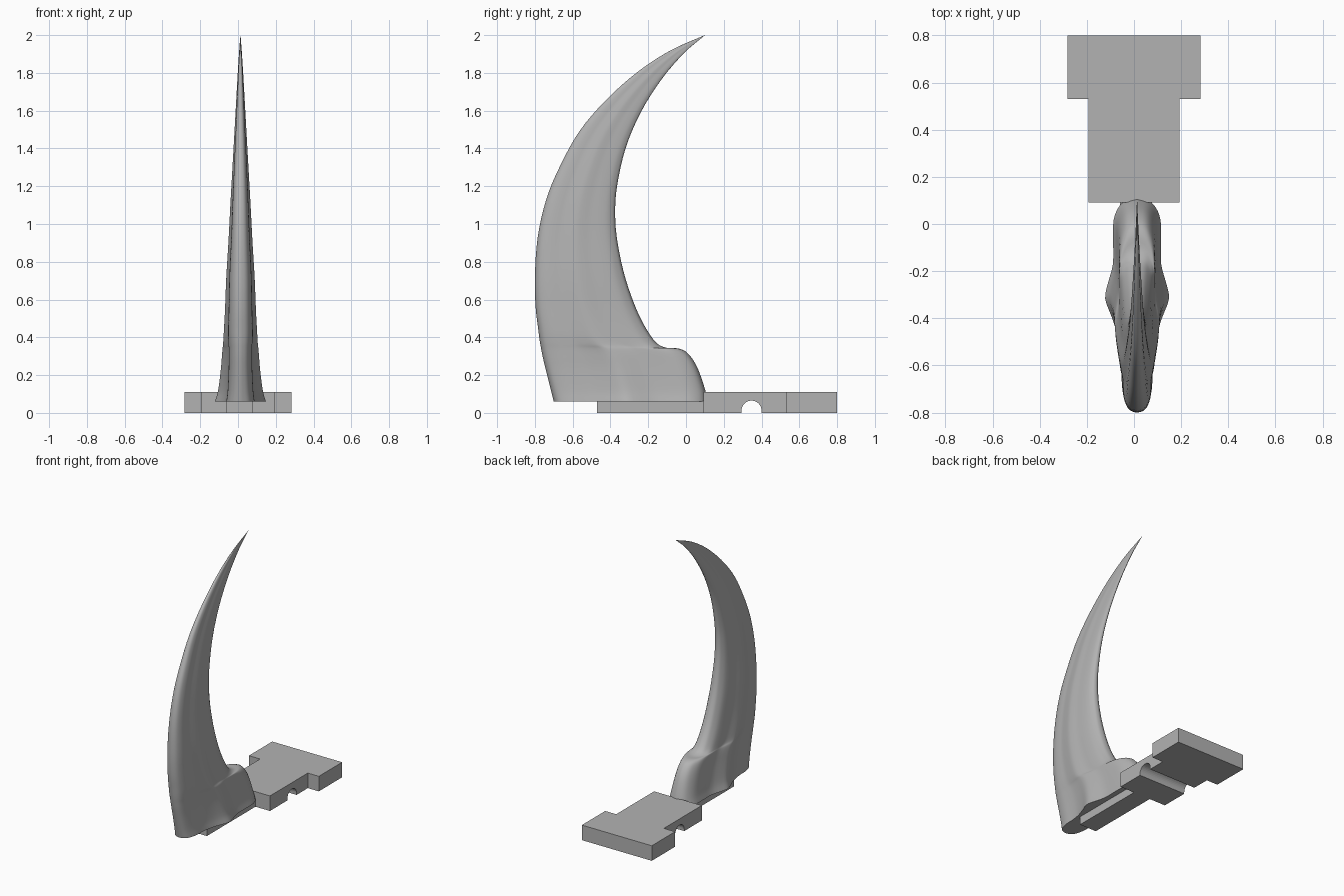
import bpy, bmesh, math
from mathutils import Vector

if "Cube" in bpy.data.objects:
    bpy.data.objects.remove(bpy.data.objects["Cube"])

grey = bpy.data.materials.new("plain grey")
grey.diffuse_color = (0.45, 0.45, 0.45, 1)
grey.use_nodes = True
grey.node_tree.nodes["Principled BSDF"].inputs["Base Color"].default_value = grey.diffuse_color


def finish(name, bm):
    bmesh.ops.recalc_face_normals(bm, faces=bm.faces[:])
    me = bpy.data.meshes.new(name)
    bm.to_mesh(me)
    bm.free()
    me.materials.append(grey)
    ob = bpy.data.objects.new(name, me)
    bpy.context.collection.objects.link(ob)
    return ob


def prism(name, outline, direction):
    """Extrude a flat outline along a direction."""
    bm = bmesh.new()
    face = bm.faces.new([bm.verts.new(p) for p in outline])
    out = bmesh.ops.extrude_face_region(bm, geom=[face])
    verts = [g for g in out["geom"] if isinstance(g, bmesh.types.BMVert)]
    bmesh.ops.translate(bm, verts=verts, vec=direction)
    return finish(name, bm)


def smooth_path(keys, steps):
    """Catmull-Rom interpolation through tuples of any length."""
    pts = [Vector(k) for k in keys]
    pts = [2 * pts[0] - pts[1]] + pts + [2 * pts[-1] - pts[-2]]
    res = []
    for a, b, c, d in zip(pts, pts[1:], pts[2:], pts[3:]):
        for i in range(steps):
            t = i / steps
            res.append(0.5 * (2 * b + (c - a) * t + (2 * a - 5 * b + 4 * c - d) * t * t
                              + (3 * b - a - 3 * c + d) * t ** 3))
    return res + [pts[-2]]


# Claw: sections run from the outer curve to the inner curve
# outer y, outer z, inner y, inner z, half width, flare (1 = root shape)
SECTIONS = [
    (-0.70, 0.06, 0.112, 0.06, 0.135, 1.0),
    (-0.715, 0.12, 0.102, 0.12, 0.118, 0.9),
    (-0.74, 0.22, 0.06, 0.24, 0.104, 0.75),
    (-0.757, 0.29, 0.01, 0.315, 0.098, 0.6),
    (-0.767, 0.34, -0.04, 0.341, 0.095, 0.5),
    (-0.774, 0.38, -0.11, 0.346, 0.092, 0.35),
    (-0.782, 0.44, -0.17, 0.385, 0.089, 0.2),
    (-0.796, 0.56, -0.25, 0.52, 0.082, 0.1),
    (-0.80, 0.72, -0.32, 0.71, 0.075, 0),
    (-0.785, 0.93, -0.362, 0.90, 0.063, 0),
    (-0.74, 1.13, -0.375, 1.05, 0.054, 0),
    (-0.67, 1.30, -0.365, 1.20, 0.045, 0),
    (-0.565, 1.49, -0.32, 1.40, 0.034, 0),
    (-0.42, 1.66, -0.24, 1.59, 0.024, 0),
    (-0.25, 1.81, -0.13, 1.765, 0.015, 0),
    (-0.08, 1.92, -0.01, 1.905, 0.007, 0),
    (0.10, 2.0, 0.10, 1.999, 0.0005, 0),
]
# position along the section, half width at the root, half width higher up
PROFILE = [
    (0, 0, 0), (0.015, 0.27, 0.32), (0.05, 0.43, 0.55), (0.12, 0.54, 0.72),
    (0.2, 0.56, 0.78), (0.28, 0.62, 0.8), (0.37, 0.78, 0.9), (0.47, 1, 1),
    (0.55, 0.92, 0.97), (0.65, 0.76, 0.88), (0.77, 0.75, 0.83),
    (0.88, 0.74, 0.72), (0.95, 0.58, 0.5), (0.985, 0.34, 0.3), (1, 0, 0),
]
CX = 0.013
profile = smooth_path(PROFILE, 3)
bm = bmesh.new()
rings = []
for oy, oz, iy, iz, w, f in smooth_path(SECTIONS, 4):
    def point(p, side):
        half = w * (p[1] * f + p[2] * (1 - f))
        return bm.verts.new((CX + side * half, oy + (iy - oy) * p[0], oz + (iz - oz) * p[0]))
    rings.append([point(p, 1) for p in profile] + [point(p, -1) for p in profile[-2:0:-1]])
n = len(rings[0])
for a, b in zip(rings, rings[1:]):
    for i in range(n):
        j = (i + 1) % n
        bm.faces.new((a[i], a[j], b[j], b[i]))
bm.faces.new(rings[0])
bm.faces.new(rings[-1])
claw = finish("claw", bm)
bpy.context.view_layer.objects.active = claw
claw.select_set(True)
bpy.ops.object.shade_smooth_by_angle(angle=math.radians(40))

# Narrow tongue under the claw
prism("tongue", [(-0.06, -0.47, 0), (0.077, -0.47, 0), (0.077, 0.1, 0), (-0.06, 0.1, 0)],
      (0, 0, 0.062))


# Mounting plate: side profiles extruded across x, with an arched groove below
arch = [(0.347 + 0.053 * math.cos(a), 0.012 + 0.053 * math.sin(a))
        for a in (math.pi * k / 16 for k in range(16, -1, -1))]
stem = [(0.092, 0), (0.294, 0)] + arch + [(0.40, 0), (0.53, 0), (0.53, 0.11), (0.092, 0.11)]
prism("plate_stem", [(-0.192, y, z) for y, z in stem], (0.386, 0, 0))
head = [(0.53, 0), (0.80, 0), (0.80, 0.11), (0.53, 0.11)]
prism("plate_head", [(-0.283, y, z) for y, z in head], (0.566, 0, 0))
